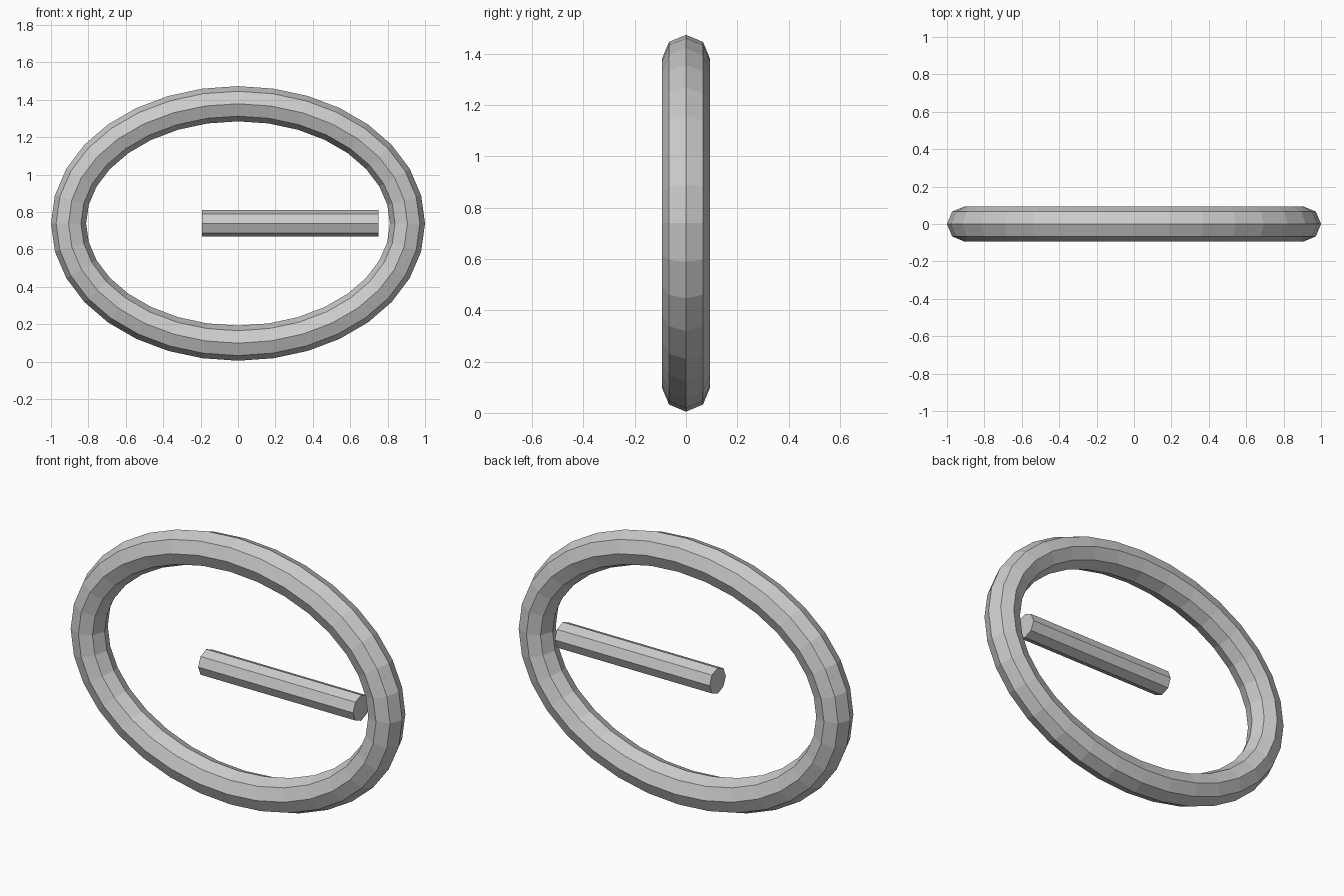
import bpy, bmesh
from math import cos, sin, pi, hypot

if "Cube" in bpy.data.objects:
    bpy.data.objects.remove(bpy.data.objects["Cube"])

CENTRE_Z = 0.739
SIDES = 8


def finish(name, bm):
    bmesh.ops.recalc_face_normals(bm, faces=bm.faces)
    mesh = bpy.data.meshes.new(name)
    bm.to_mesh(mesh)
    bm.free()
    obj = bpy.data.objects.new(name, mesh)
    bpy.context.collection.objects.link(obj)
    obj.location.z = CENTRE_Z
    return obj


def bridge(bm, a, b):
    for i in range(SIDES):
        j = (i + 1) % SIDES
        bm.faces.new((a[i], a[j], b[j], b[i]))


# Oval ring: octagonal tube swept along an upright ellipse
def oval_ring(name, a, b, r, segments=32):
    bm = bmesh.new()
    loops = []
    for s in range(segments):
        t = 2 * pi * s / segments
        nx, nz = cos(t) / a, sin(t) / b
        length = hypot(nx, nz)
        nx, nz = nx / length, nz / length
        loop = []
        for k in range(SIDES):
            p = 2 * pi * k / SIDES
            out = r * cos(p)
            loop.append(bm.verts.new((a * cos(t) + out * nx, r * sin(p),
                                      b * sin(t) + out * nz)))
        loops.append(loop)
    for s in range(segments):
        bridge(bm, loops[s], loops[(s + 1) % segments])
    return finish(name, bm)


# Short crossbar: capped octagonal rod along x
def rod(name, x0, x1, r):
    bm = bmesh.new()
    ends = [[bm.verts.new((x, r * cos(2 * pi * k / SIDES), r * sin(2 * pi * k / SIDES)))
             for k in range(SIDES)] for x in (x0, x1)]
    bridge(bm, *ends)
    for end in ends:
        bm.faces.new(end)
    return finish(name, bm)


oval_ring("oval_ring", 0.906, 0.640, 0.094)
rod("crossbar", -0.193, 0.75, 0.071)
